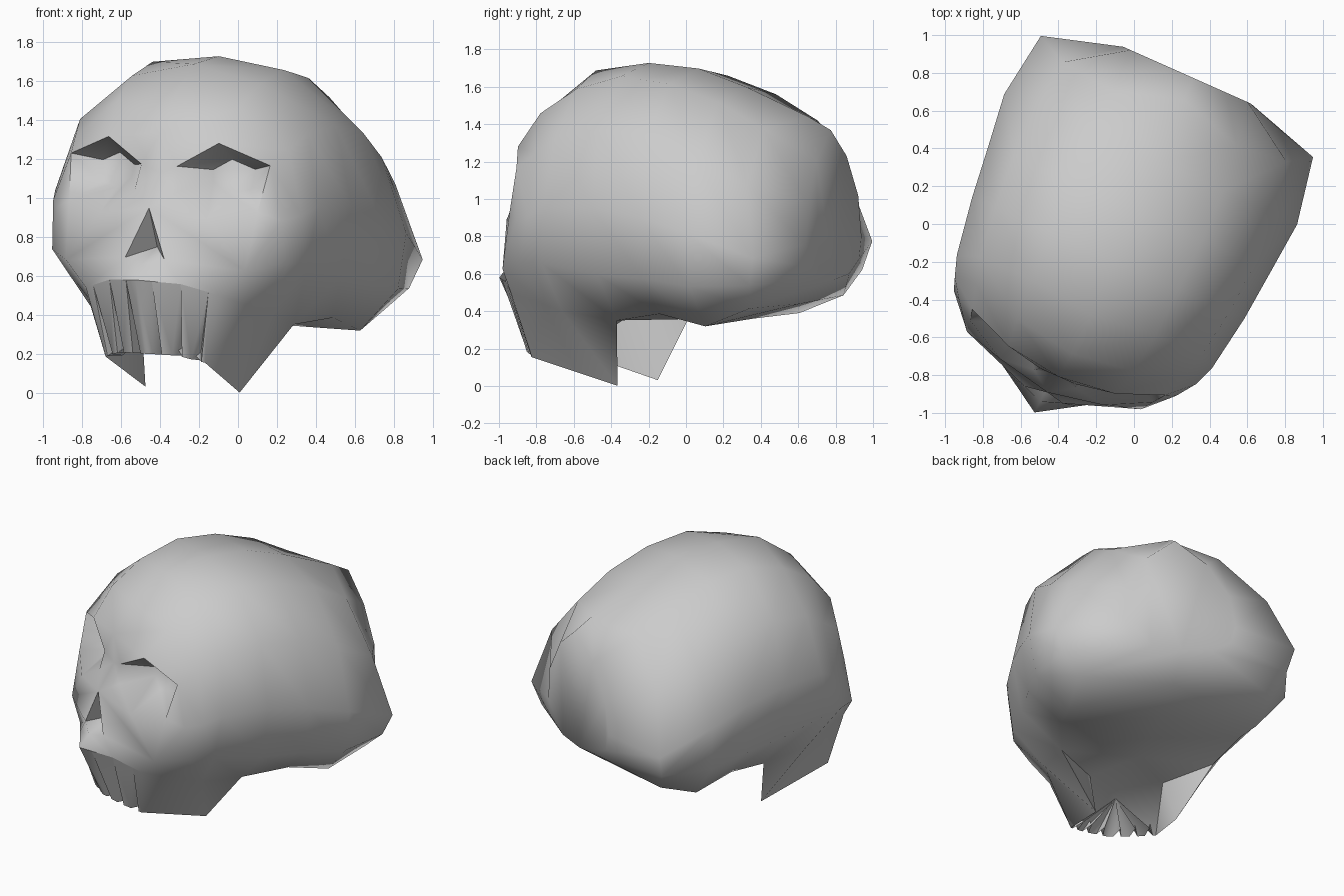
import bpy, bmesh, math
from mathutils import Vector

cube = bpy.data.objects.get("Cube")
if cube:
    bpy.data.objects.remove(cube, do_unlink=True)

bone = bpy.data.materials.new("bone grey")
bone.use_nodes = True
bone.diffuse_color = (0.6, 0.6, 0.6, 1)
bone.node_tree.nodes["Principled BSDF"].inputs["Base Color"].default_value = bone.diffuse_color

bm = bmesh.new()


def vert(x, y, z):
    return bm.verts.new((x, y, z))


def face(*corners):
    return bm.faces.new(corners)


def ring(depth, *outline):
    """Half cross-section, from crown to underside, at one depth."""
    return [vert(x, depth, z) for x, z in outline]


def loft(front, back):
    for i in range(min(len(front), len(back)) - 1):
        face(front[i], front[i + 1], back[i + 1], back[i])


# Cranium: half cross-sections from the back to the temples
back = ring(.865, (0, 1.37), (.2, 1.22), (.34, 1), (.37, .78), (.33, .66), (.2, .59), (0, .57))
rear = [vert(*p) for p in ((0, .74, 1.44), (.36, .63, 1.4), (.65, .66, 1.11), (.79, .74, .73),
                           (.74, .7, .58), (.62, .64, .45), (0, .66, .44))]
wide = ring(.38, (0, 1.6), (.38, 1.54), (.69, 1.25), (.85, .87), (.82, .58), (.62, .355), (0, .36))
middle = ring(.1, (0, 1.7), (.38, 1.64), (.7, 1.38), (.82, .95), (.79, .62), (.59, .42), (0, .36))
ear = ring(-.19, (0, 1.73), (.37, 1.68), (.68, 1.41), (.79, 1), (.75, .64), (.5, .38), (0, .38))
temple = [vert(*p) for p in ((0, -.5, 1.69), (.36, -.46, 1.61), (.64, -.46, 1.37),
                             (.74, -.5, 1), (.71, -.53, .7), (.52, -.5, .43))]

# Forehead and brow follow the curve of the face
forehead = [vert(*p) for p in ((0, -.73, 1.52), (.34, -.68, 1.48), (.6, -.6, 1.28),
                               (.7, -.61, .95), (.66, -.68, .7), (.47, -.62, .46))]
brow = [vert(*p) for p in ((0, -.87, 1.34), (.31, -.83, 1.3), (.56, -.73, 1.2),
                           (.63, -.71, .92), (.505, -.85, .655), (.38, -.86, .52))]
sections = [brow, forehead, temple, ear, middle, wide, rear, back]
for front, behind in zip(sections, sections[1:]):
    loft(front, behind)
face(*back)

# Face planes around the eye and nose
glabella, brow_top, brow_outer, side, cheek, gum_end = brow
nasion = vert(0, -.86, 1.13)
eye_inner = vert(.1, -.87, 1.17)
eye_inner_low = vert(.12, -.89, 1.04)
eye_low = vert(.3, -.91, .91)
eye_outer_low = vert(.53, -.79, .96)
nose_top = vert(0, -.97, .95)
nose_side = vert(.11, -.99, .69)
nose_base = vert(0, -1.03, .66)
nose_deep = vert(0, -.84, .75)
gum_mid = vert(0, -1.095, .58)
gum_side = vert(.2, -.97, .57)
for corners in (
        (glabella, brow_top, eye_inner, nasion),
        (nasion, eye_inner, eye_inner_low, nose_top),
        (eye_inner_low, eye_low, nose_top),
        (brow_outer, side, eye_outer_low),
        (eye_outer_low, side, cheek),
        (eye_outer_low, cheek, eye_low),
        (eye_low, cheek, nose_top),
        (nose_top, cheek, nose_side),
        (nose_top, nose_side, nose_deep),
        (nose_side, nose_base, nose_deep),
        (nose_base, nose_side, gum_side, gum_mid),
        (nose_side, cheek, gum_end, gum_side)):
    face(*corners)

# Eye socket: the rim shrinks back to a deep floor
rim = [brow_top, brow_outer, eye_outer_low, eye_low, eye_inner_low, eye_inner]
centre = sum((v.co for v in rim), Vector()) / len(rim)
floor = [vert(*(v.co.lerp(centre, .55) + Vector((0, .17, .03)))) for v in rim]
for i in range(len(rim)):
    j = (i + 1) % len(rim)
    face(rim[i], rim[j], floor[j], floor[i])
face(*floor)

# Upper teeth: a wall split by wedge grooves that narrow to the gum
gum = [gum_mid.co, gum_side.co, gum_end.co]
bite = [Vector((0, -.91, .2)), Vector((.16, -.88, .2)), Vector((.28, -.79, .17))]
BEND = .55


def along(path, t, inset=0):
    if t < BEND:
        p = path[0].lerp(path[1], t / BEND)
    else:
        p = path[1].lerp(path[2], (t - BEND) / (1 - BEND))
    return vert(p.x * (1 - inset), p.y + inset, p.z)


top, low = along(gum, 0), along(bite, 0)
palate = vert(0, -.7, .36)
for groove in (.2, BEND, .86):
    apex = along(gum, groove)
    near, far = along(bite, groove - .08), along(bite, groove + .08)
    deep = along(bite, groove, .1)
    face(top, apex, near, low)
    face(apex, deep, near)
    face(apex, far, deep)
    for a, b in ((low, near), (near, deep), (deep, far)):
        face(a, b, palate)
    top, low = apex, far
tooth_end = vert(*bite[2])
face(top, gum_end, tooth_end, low)
face(low, tooth_end, palate)

# Jaw wing below the cheek: outer wall, then inner wall up to the palate
jaw_tip = vert(.265, -.3, .016)
jaw_root = vert(.24, -.45, .36)
face(gum_end, forehead[5], tooth_end)
face(forehead[5], temple[5], jaw_tip, tooth_end)
face(temple[5], ear[5], jaw_tip)
face(ear[5], jaw_root, jaw_tip)
face(jaw_root, tooth_end, jaw_tip)
face(jaw_root, palate, tooth_end)
face(ear[5], ear[6], jaw_root)
face(ear[6], palate, jaw_root)

# Mirror to the other half and weld the midline
copy = bmesh.ops.duplicate(bm, geom=bm.verts[:] + bm.edges[:] + bm.faces[:])["geom"]
for v in copy:
    if isinstance(v, bmesh.types.BMVert):
        v.co.x = -v.co.x
bmesh.ops.reverse_faces(bm, faces=[f for f in copy if isinstance(f, bmesh.types.BMFace)])
bmesh.ops.remove_doubles(bm, verts=bm.verts[:], dist=.0005)
bmesh.ops.recalc_face_normals(bm, faces=bm.faces[:])

mesh = bpy.data.meshes.new("skull")
bm.to_mesh(mesh)
bm.free()
mesh.materials.append(bone)
skull = bpy.data.objects.new("skull", mesh)
bpy.context.collection.objects.link(skull)

# The skull is turned and leans slightly to one side
skull.rotation_euler = (0, math.radians(3.3), math.radians(-24))
skull.location = (-.112, .016, 0)

bpy.ops.object.select_all(action="DESELECT")
skull.select_set(True)
bpy.context.view_layer.objects.active = skull
bpy.ops.object.shade_smooth_by_angle(angle=math.radians(60))
